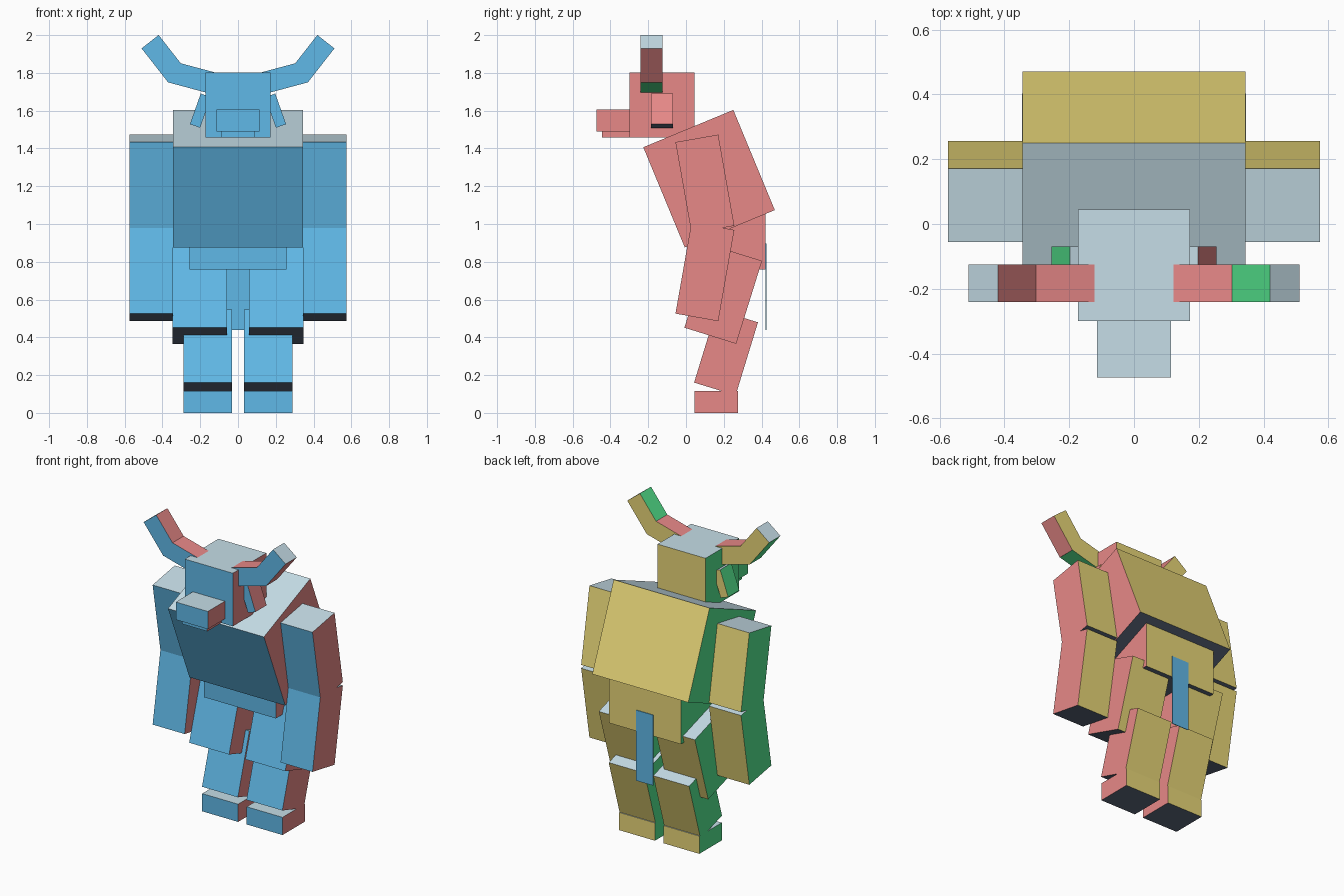
import bpy
import bmesh
from math import radians
from mathutils import Euler, Matrix, Vector

if "Cube" in bpy.data.objects:
    bpy.data.objects.remove(bpy.data.objects["Cube"], do_unlink=True)


def linear(hex_code):
    values = [int(hex_code[i:i + 2], 16) / 255 for i in (0, 2, 4)]
    return [((v + 0.055) / 1.055) ** 2.4 if v > 0.04 else v / 12.92 for v in values] + [1]


def make_material(name, hex_code):
    mat = bpy.data.materials.new(name)
    mat.use_nodes = True
    mat.diffuse_color = linear(hex_code)
    mat.node_tree.nodes["Principled BSDF"].inputs["Base Color"].default_value = linear(hex_code)
    return mat


# One colour for each direction a box face points before it is turned
COLOURS = [
    (make_material("sky_blue", "68C6F8"), Vector((0, -1, 0))),
    (make_material("sandy_yellow", "FBE882"), Vector((0, 1, 0))),
    (make_material("coral_red", "F89392"), Vector((1, 0, 0))),
    (make_material("mint_green", "59F196"), Vector((-1, 0, 0))),
    (make_material("pale_grey", "CAE2EC"), Vector((0, 0, 1))),
    (make_material("slate_grey", "5E6A7E"), Vector((0, 0, -1))),
]


def box(name, centre, size, tilt=0, roll=0):
    """Box coloured by face direction, tilted about x and rolled about y (degrees)."""
    bm = bmesh.new()
    bmesh.ops.create_cube(bm, size=1, matrix=Matrix.Diagonal((*size, 1)))
    bm.normal_update()
    for face in bm.faces:
        face.material_index = max(range(6), key=lambda i: face.normal.dot(COLOURS[i][1]))
    mesh = bpy.data.meshes.new(name)
    bm.to_mesh(mesh)
    bm.free()
    for mat, _ in COLOURS:
        mesh.materials.append(mat)
    obj = bpy.data.objects.new(name, mesh)
    obj.location = centre
    obj.rotation_euler = Euler((radians(tilt), radians(roll), 0))
    bpy.context.collection.objects.link(obj)
    return obj


# Trunk
box("torso", (0, 0.122, 1.24), (0.69, 0.516, 0.574), tilt=22.5)
box("pelvis", (0, 0.22, 0.932), (0.516, 0.4, 0.345))

# Head
box("head", (0, -0.127, 1.63), (0.345, 0.345, 0.345))
box("snout", (0, -0.387, 1.548), (0.23, 0.175, 0.115))
box("jaw", (0, -0.36, 1.475), (0.18, 0.17, 0.034))

# Limbs, ears and horns on both sides
for side, s in (("left", 1), ("right", -1)):
    box(f"{side}_upper_arm", (s * 0.46, 0.1, 1.212), (0.23, 0.23, 0.49), tilt=10)
    box(f"{side}_forearm", (s * 0.46, 0.1, 0.747), (0.23, 0.23, 0.49), tilt=-10)
    box(f"{side}_thigh", (s * 0.202, 0.197, 0.628), (0.287, 0.287, 0.46), tilt=-17.3)
    box(f"{side}_shin", (s * 0.16, 0.212, 0.32), (0.258, 0.23, 0.404), tilt=-17)
    box(f"{side}_foot", (s * 0.16, 0.16, 0.0575), (0.258, 0.23, 0.115))
    box(f"{side}_ear", (s * 0.199, -0.127, 1.6), (0.057, 0.115, 0.172), roll=-19.5 * s)
    box(f"{side}_horn_base", (s * 0.244, -0.183, 1.7755), (0.115, 0.115, 0.23), roll=-90 - 15 * s)
    box(f"{side}_horn_tip", (s * 0.3945, -0.183, 1.8745), (0.115, 0.115, 0.23), roll=38 * s)

# Tail: a thin flat strip in one colour
tail = box("tail", (0, 0.423, 0.669), (0.124, 0.004, 0.458))
for polygon in tail.data.polygons:
    polygon.material_index = 0
